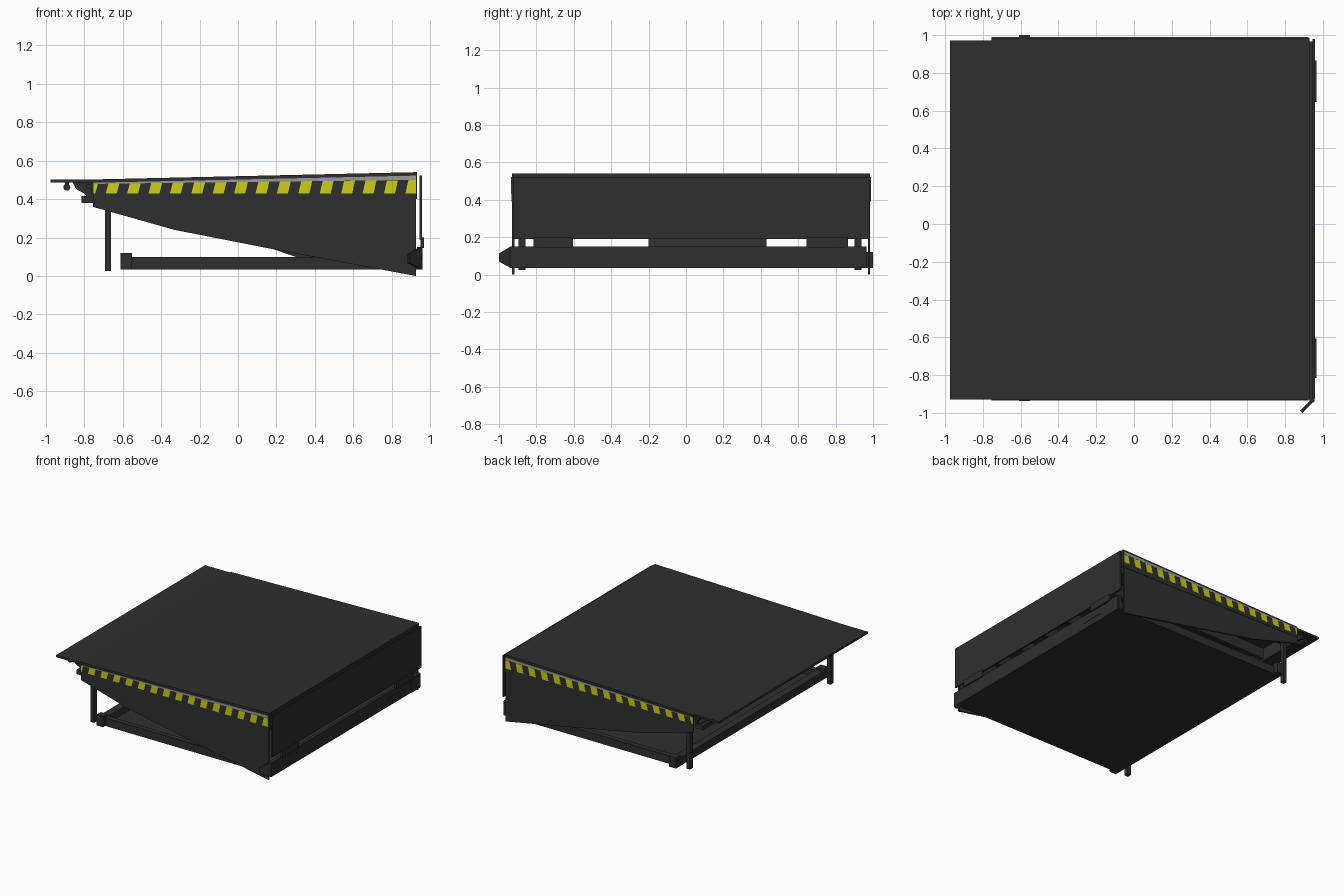
import bpy, bmesh
from mathutils import Vector

cube = bpy.data.objects.get("Cube")
if cube:
    bpy.data.objects.remove(cube, do_unlink=True)


def material(name, color):
    m = bpy.data.materials.new(name)
    m.use_nodes = True
    m.diffuse_color = (*color, 1)
    m.node_tree.nodes["Principled BSDF"].inputs["Base Color"].default_value = (*color, 1)
    return m


STEEL = material("dark steel", (0.028, 0.028, 0.028))
YELLOW = material("warning yellow", (0.62, 0.62, 0.008))
GREY = material("light grey", (0.32, 0.32, 0.32))


def extrude(name, polys, depth, mat):
    """Solids made by pushing flat outlines along a depth vector."""
    bm = bmesh.new()
    for poly in polys:
        face = bm.faces.new([bm.verts.new(p) for p in poly])
        res = bmesh.ops.extrude_face_region(bm, geom=[face], use_keep_orig=True)
        verts = [v for v in res["geom"] if isinstance(v, bmesh.types.BMVert)]
        bmesh.ops.translate(bm, verts=verts, vec=Vector(depth))
    bmesh.ops.recalc_face_normals(bm, faces=bm.faces[:])
    me = bpy.data.meshes.new(name)
    bm.to_mesh(me)
    bm.free()
    me.materials.append(mat)
    ob = bpy.data.objects.new(name, me)
    bpy.context.scene.collection.objects.link(ob)
    return ob


def prism(name, profile, y0, y1, mat=STEEL):
    return extrude(name, [[(x, y0, z) for x, z in profile]], (0, y1 - y0, 0), mat)


def box(name, x0, x1, y0, y1, z0, z1, mat=STEEL):
    return prism(name, [(x0, z0), (x1, z0), (x1, z1), (x0, z1)], y0, y1, mat)


def rod(name, x, z, r, y0, y1):
    bpy.ops.mesh.primitive_cylinder_add(vertices=12, radius=r, depth=y1 - y0,
                                        location=(x, (y0 + y1) / 2, z), rotation=(1.5708, 0, 0))
    ob = bpy.context.object
    ob.name = name
    ob.data.materials.append(STEEL)
    bpy.ops.object.shade_smooth_by_angle()


FRONT, BACK = -0.93, 0.985    # side planes of the platform

# Deck and hinged lip
prism("deck", [(-0.755, 0.485), (0.93, 0.522), (0.93, 0.54), (-0.755, 0.502)], FRONT, BACK)
box("lip", -0.975, -0.755, FRONT, 0.972, 0.485, 0.502)

# Side skirts, with hazard stripes and a pale edge strip
skirt = [(-0.755, 0.36), (-0.33, 0.24), (0.18, 0.14), (0.925, 0),
         (0.925, 0.522), (-0.755, 0.485)]
upper = [(-0.755, 0.41), (0.88, 0.39), (0.925, 0.39), (0.925, 0.522), (-0.755, 0.485)]
edge = [(-0.755, 0.479), (0.925, 0.5), (0.925, 0.522), (-0.755, 0.485)]


def clamp(x):
    return max(-0.755, min(0.925, x))


stripes = []
for i in range(16):
    mid = -0.763 + i * 0.1113
    quad = []
    for dx, top in ((-0.036, 0), (0.021, 0), (0.036, 1), (-0.021, 1)):
        x = clamp(mid + dx)
        quad.append((x, 0.43 + top * (0.054 + (x + 0.755) * 0.0085)))
    stripes.append(quad)

for side, y, out in (("front", FRONT, -1), ("back", BACK, 1)):
    prism(side + "_skirt", skirt, y, y - out * 0.012)
    prism(side + "_skirt_band", upper, y, y + out * 0.003)
    face = y + out * 0.003
    prism(side + "_edge_strip", edge, face, face + out * 0.002, GREY)
    extrude(side + "_hazard_stripes", [[(x, face, z) for x, z in q] for q in stripes],
            (0, out * 0.002, 0), YELLOW)

# Ribs and header beam under the deck
for i in range(7):
    y = -0.78 + i * 0.27
    prism("deck_rib", [(-0.75, 0.4), (0.9, 0.42), (0.9, 0.522), (-0.75, 0.485)], y, y + 0.03)
box("header_beam", -0.815, -0.755, -0.9, 0.95, 0.38, 0.415)
box("header_plate", -0.765, -0.75, -0.9, 0.95, 0.38, 0.49)

# Lip hinge lugs and rod
for i in range(9):
    y = -0.88 + i * 0.224
    prism("hinge_lug", [(-0.86, 0.487), (-0.84, 0.45), (-0.8, 0.43), (-0.77, 0.4),
                        (-0.75, 0.4), (-0.75, 0.487)], y, y + 0.018)
rod("lip_rod", -0.89, 0.462, 0.018, -0.88, -0.8)
rod("lip_rod", -0.89, 0.462, 0.018, 0.84, 0.92)
for y in (-0.85, 0.87):
    box("rod_hanger", -0.9, -0.88, y, y + 0.015, 0.46, 0.487)
rod("hinge_pin", -0.775, 0.465, 0.014, -0.91, 0.96)

# Support legs
for y in (-0.895, 0.902):
    box("support_leg", -0.692, -0.66, y, y + 0.036, 0.025, 0.46)

# Base pan, rails and corner blocks
box("base_floor", -0.6, 0.95, -0.91, 0.96, 0.035, 0.045)
for y in (-0.91, 0.92):
    box("base_side_rail", -0.6, 0.95, y, y + 0.04, 0.035, 0.1)
box("base_end_rail", -0.61, -0.55, -0.91, 0.96, 0.035, 0.1)
box("front_corner_block", -0.61, -0.55, -0.937, -0.88, 0.035, 0.12)
box("back_corner_block", -0.61, -0.55, 0.94, 1.0, 0.035, 0.12)
box("rear_beam", 0.93, 0.955, -0.94, 0.965, 0.035, 0.15)
box("rear_beam_slot", 0.955, 0.958, 0.56, 0.76, 0.083, 0.1)
box("rear_beam_end_plate", 0.955, 0.959, 0.845, 0.955, 0.035, 0.15)

# Angled wing at the rear corner
wing = [(0.955, -0.938, 0.035), (0.955, -0.938, 0.15), (0.89, -1.0, 0.113), (0.89, -1.0, 0.07)]
extrude("corner_wing", [wing], (-0.012, 0.012, 0), STEEL)

# Rear closing plate and hinge plates
box("rear_plate", 0.945, 0.957, -0.925, 0.98, 0.19, 0.523)
box("deck_end_plate", 0.918, 0.93, FRONT, BACK, 0.4, 0.525)
for y0, y1 in ((-0.815, -0.605), (0.645, 0.865)):
    box("rear_hinge_plate", 0.95, 0.967, y0, y1, 0.145, 0.2)

# Lifting arm and its cylinder
prism("lift_arm", [(0.43, 0.045), (0.3, 0.1), (-0.5, 0.37), (-0.5, 0.43), (0.3, 0.19), (0.45, 0.06)],
      -0.2, 0.43)
prism("lift_cylinder", [(0.5, 0.05), (0.46, 0.05), (-0.1, 0.36), (-0.1, 0.4), (-0.05, 0.4)],
      0.09, 0.15)
